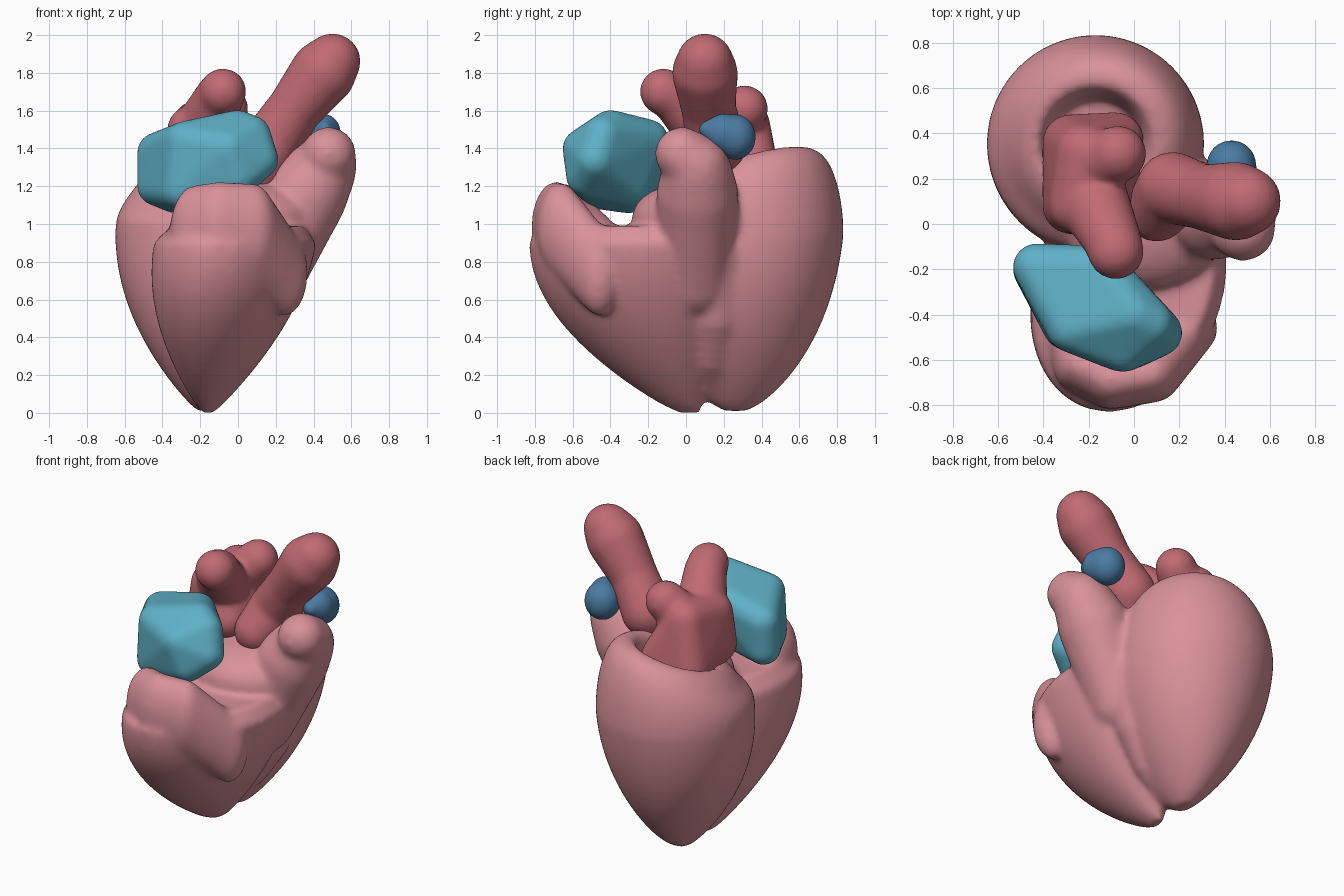
import bpy, bmesh
from math import cos, sin, pi
from mathutils import Vector, Matrix

cube = bpy.data.objects.get("Cube")
if cube:
    bpy.data.objects.remove(cube)


def material(name, rgb):
    m = bpy.data.materials.new(name)
    m.use_nodes = True
    m.diffuse_color = (*rgb, 1)
    m.node_tree.nodes["Principled BSDF"].inputs["Base Color"].default_value = (*rgb, 1)
    return m


pink = material("muscle pink", (.69, .285, .32))
red = material("vessel red", (.53, .145, .17))
teal = material("chamber teal", (.115, .44, .575))
blue = material("chamber blue", (.07, .2, .37))


def swell(z, top, power):
    """Growth from zero at the tip to one at the widest level."""
    return sin(pi / 2 * min(1, z / top) ** power)


def loft(bm, rings, skew=0, tilt_x=0, tilt_y=0, sides=48):
    """Closed body through rings of (z, centre x, centre y, radius x, radius y)."""
    loops = []
    for z, cx, cy, rx, ry in rings:
        weight = min(1, max(0, (z - 1) / .3))
        loop = []
        for i in range(sides):
            angle = 2 * pi * i / sides
            dx, dy = rx * cos(angle), ry * sin(angle)
            lift = weight * (tilt_x * dx + tilt_y * (dy - .25))
            loop.append(bm.verts.new((cx + dx + skew * dy, cy + dy, z + lift)))
        loops.append(loop)
    for low, high in zip(loops, loops[1:]):
        for i in range(sides):
            j = (i + 1) % sides
            bm.faces.new((low[i], low[j], high[j], high[i]))
    bm.faces.new(loops[0][::-1])
    bm.faces.new(loops[-1])


def ball(bm, centre, scale):
    place = Matrix.Translation(centre) @ Matrix.Diagonal((*scale, 1))
    bmesh.ops.create_icosphere(bm, subdivisions=3, radius=1, matrix=place)


def tube(bm, path, stretch=1, steps=10):
    """Round limb through points of (x, y, z, radius)."""
    for start, end in zip(path, path[1:]):
        for i in range(steps + 1):
            p = Vector(start).lerp(Vector(end), i / steps)
            ball(bm, p.xyz, (p.w, p.w, p.w * stretch))


def rounded_hull(bm, corners, radius):
    """Convex block with ball-rounded corners."""
    for corner in corners:
        ball(bm, corner, (radius, radius, radius))
    bmesh.ops.delete(bm, geom=bm.edges[:], context='EDGES_FACES')
    bmesh.ops.convex_hull(bm, input=bm.verts[:])


def finish(name, bm, mat, voxel, iterations):
    bmesh.ops.recalc_face_normals(bm, faces=bm.faces)
    mesh = bpy.data.meshes.new(name)
    bm.to_mesh(mesh)
    bm.free()
    mesh.materials.append(mat)
    ob = bpy.data.objects.new(name, mesh)
    bpy.context.collection.objects.link(ob)
    fuse = ob.modifiers.new("Fuse", 'REMESH')
    fuse.mode = 'VOXEL'
    fuse.voxel_size = voxel
    fuse.use_smooth_shade = True
    soften = ob.modifiers.new("Soften", 'SMOOTH')
    soften.factor = .5
    soften.iterations = iterations


# Heart muscle: rear ventricle, a swelling cone with a rolled rim and hollow top
bm = bmesh.new()
rings = []
for i in range(20):
    z = .01 + .94 * i / 20
    rings.append((z, -.17, .26 + z / 10,
                  .03 + .45 * swell(z, .95, .85), .03 + .45 * swell(z, .95, .65)))
for i in range(16):
    turn = pi * i / 18
    roll = (.215 if turn < pi / 2 else .08) * cos(turn)
    rings.append((.95 + .435 * sin(turn), -.17, .355, .265 + roll, .265 + roll))
loft(bm, rings, tilt_x=.2, tilt_y=.25)

# Front ventricle: a keel sweeping forward from the tip, closed by a low lid
rings = []
for i in range(23):
    z = .9 * i / 20
    lid = 1 - max(0, z - .9) * 2
    front = -.04 - .79 * swell(z, .9, .87)
    back = .08 + .2 * z
    rings.append((z, .16 * z - .16, (front + back) / 2,
                  lid * (.03 + .39 * swell(z, .9, .9)), lid * (back - front) / 2))
loft(bm, rings, skew=.17)

# Front lip, standing as a wall
tube(bm, [(-.27, -.46, .83, .12), (-.23, -.62, .96, .13), (-.1, -.69, .98, .13),
          (.08, -.66, .97, .13), (.25, -.46, .74, .12)], stretch=1.9)

# Central mound, outflow column and the filled seam below it
ball(bm, (.05, .05, 1.03), (.38, .34, .2))
tube(bm, [(.14, .05, .7, .2), (.36, .06, 1.15, .22), (.43, .06, 1.26, .19),
          (.46, .06, 1.3, .17), (.48, -.02, 1.37, .145)])
tube(bm, [(-.15, .14, .12, .07), (0, .14, .3, .1), (.1, .16, .52, .14), (.18, .18, .85, .16)])
finish("heart_muscle", bm, pink, .018, 14)

# Large artery rising to the left
bm = bmesh.new()
tube(bm, [(.1, .06, 1.28, .14), (.17, .16, 1.42, .16), (.3, .12, 1.61, .145),
          (.45, .1, 1.8, .175), (.5, .1, 1.86, .15)])
finish("large_artery", bm, red, .016, 8)

# Rear vessel: broad base, side shoulder and forward lobe
bm = bmesh.new()
rounded_hull(bm, [(-.28, .36, 1.25), (-.08, .37, 1.27), (-.28, .08, 1.3), (-.12, .06, 1.3),
                  (-.25, .08, 1.5), (-.22, .32, 1.53)], .125)
tube(bm, [(-.18, .26, 1.5, .14), (-.07, .31, 1.61, .125)])
tube(bm, [(-.18, .1, 1.5, .16), (-.1, -.06, 1.67, .13), (-.08, -.12, 1.7, .125)])
finish("rear_vessel", bm, red, .016, 9)

# Teal front chamber: a rounded slanting block
bm = bmesh.new()
rounded_hull(bm, [(-.43, -.19, 1.38), (-.43, -.2, 1.2), (-.15, -.2, 1.45), (.07, -.44, 1.47),
                  (.11, -.48, 1.34), (-.05, -.55, 1.4), (-.28, -.46, 1.44), (-.3, -.45, 1.18),
                  (-.33, -.3, 1.16), (-.1, -.3, 1.2), (0, -.53, 1.25), (0, -.4, 1.5)], .105)
finish("front_chamber", bm, teal, .015, 10)

# Blue rear chamber: a small drop pointing forward
bm = bmesh.new()
tube(bm, [(.43, .26, 1.46, .11), (.45, .2, 1.48, .095), (.46, .11, 1.5, .04)], stretch=1.1)
finish("rear_chamber", bm, blue, .012, 3)
